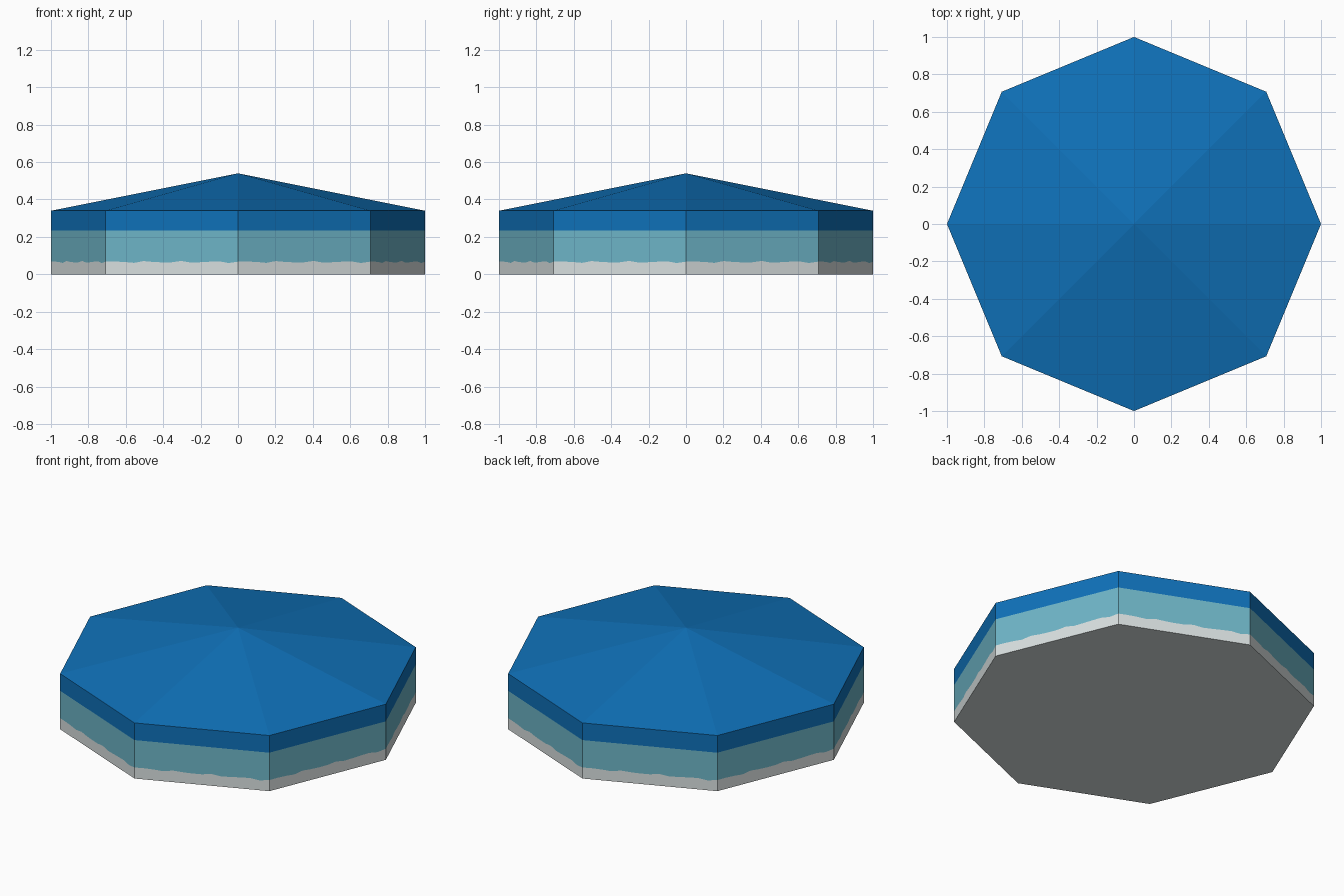
import bpy, bmesh, math

if "Cube" in bpy.data.objects:
    bpy.data.objects.remove(bpy.data.objects["Cube"])

SIDES, STEPS = 8, 14
Z_EDGE, Z_APEX = 0.34, 0.54
Z_LOW, Z_HIGH = 0.066, 0.235


def material(name, rgb):
    lin = [(c / 255 / 12.92) if c / 255 <= 0.04045 else ((c / 255 + 0.055) / 1.055) ** 2.4 for c in rgb]
    m = bpy.data.materials.new(name)
    m.diffuse_color = (*lin, 1)
    m.use_nodes = True
    m.node_tree.nodes["Principled BSDF"].inputs["Base Color"].default_value = m.diffuse_color
    return m


mesh = bpy.data.meshes.new("octagonal_cap")
for name, rgb in (("pale_grey", (217, 224, 224)), ("teal", (110, 181, 199)), ("deep_blue", (15, 113, 185))):
    mesh.materials.append(material(name, rgb))

# Points around the octagon, with a ragged lower colour line
bm = bmesh.new()
columns = []
for s in range(SIDES):
    a0, a1 = (2 * math.pi * (s + k) / SIDES for k in (0, 1))
    for i in range(STEPS):
        t = i / STEPS
        x = math.cos(a0) * (1 - t) + math.cos(a1) * t
        y = math.sin(a0) * (1 - t) + math.sin(a1) * t
        wave = 0.004 * math.sin(2 * math.pi * 4 * t) + 0.002 * math.sin(2 * math.pi * 7 * t + 1)
        levels = (0, Z_LOW + wave, Z_HIGH, Z_EDGE)
        columns.append([bm.verts.new((x, y, z)) for z in levels])

# Side bands and shallow pyramid top
apex = bm.verts.new((0, 0, Z_APEX))
for i, a in enumerate(columns):
    b = columns[(i + 1) % len(columns)]
    for k in range(3):
        bm.faces.new((a[k], b[k], b[k + 1], a[k + 1])).material_index = k
    bm.faces.new((a[3], b[3], apex)).material_index = 2

# Flat underside
bm.faces.new([c[0] for c in reversed(columns)]).material_index = 0
bm.to_mesh(mesh)
bm.free()
bpy.context.collection.objects.link(bpy.data.objects.new("octagonal_cap", mesh))
